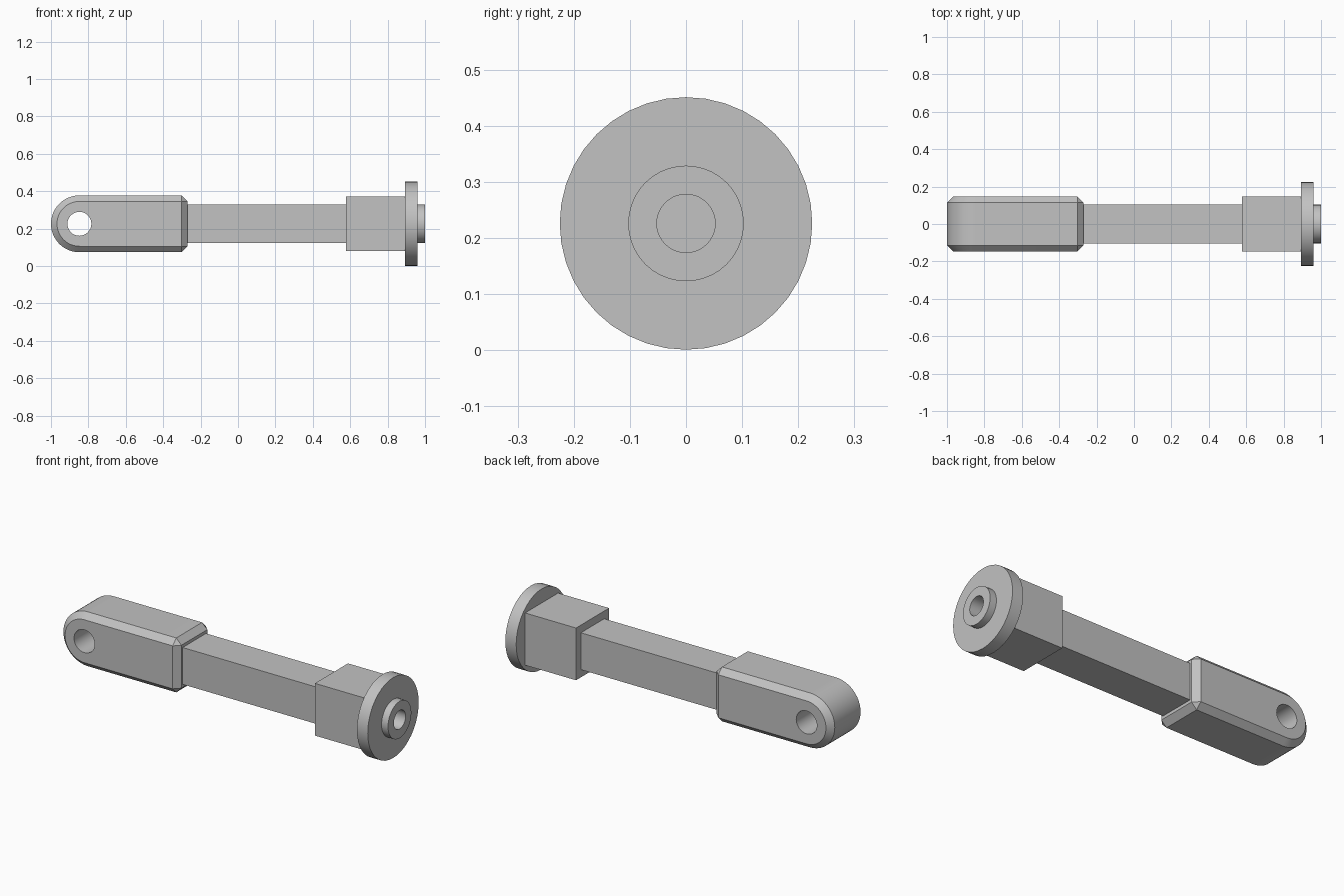
import bpy, bmesh
from math import pi, sin, cos, radians
from mathutils import Matrix

AXIS_Z = 0.226   # height of the long axis

cube = bpy.data.objects.get("Cube")
if cube:
    bpy.data.objects.remove(cube, do_unlink=True)

# Single plain grey
grey = bpy.data.materials.new("grey_metal")
grey.use_nodes = True
colour = (0.54, 0.54, 0.54, 1)
grey.diffuse_color = colour
grey.node_tree.nodes["Principled BSDF"].inputs["Base Color"].default_value = colour


def finish(bm, name):
    """Turn a bmesh into a named, shaded object."""
    bmesh.ops.recalc_face_normals(bm, faces=bm.faces)
    mesh = bpy.data.meshes.new(name)
    bm.to_mesh(mesh)
    bm.free()
    mesh.materials.append(grey)
    obj = bpy.data.objects.new(name, mesh)
    bpy.context.collection.objects.link(obj)
    return obj


def shade(obj):
    bpy.ops.object.select_all(action='DESELECT')
    obj.select_set(True)
    bpy.context.view_layer.objects.active = obj
    bpy.ops.object.shade_smooth_by_angle(angle=radians(30))


def square_bar(name, x0, x1, half):
    bm = bmesh.new()
    place = (Matrix.Translation(((x0 + x1) / 2, 0, AXIS_Z))
             @ Matrix.Diagonal((x1 - x0, 2 * half, 2 * half, 1)))
    bmesh.ops.create_cube(bm, size=1, matrix=place)
    return finish(bm, name)


def lathe(name, profile, steps):
    """Spin (x, radius) points around the long axis."""
    bm = bmesh.new()
    verts = [bm.verts.new((x, 0, AXIS_Z + r)) for x, r in profile]
    edges = [bm.edges.new(pair) for pair in zip(verts, verts[1:])]
    bmesh.ops.spin(bm, geom=verts + edges, cent=(0, 0, AXIS_Z), axis=(1, 0, 0),
                   angle=2 * pi, steps=steps)
    bmesh.ops.remove_doubles(bm, verts=bm.verts, dist=0.0005)
    return finish(bm, name)


# Eye block: round-ended profile pushed through in y, then chamfered
END_X, EYE_X, RADIUS, HALF_Y = -0.27, -0.848, 0.152, 0.146
outline = [(END_X, -RADIUS), (END_X, RADIUS)]
ARC = 24
for i in range(ARC + 1):
    a = pi / 2 + pi * i / ARC
    outline.append((EYE_X + RADIUS * cos(a), RADIUS * sin(a)))
bm = bmesh.new()
face = bm.faces.new([bm.verts.new((x, -HALF_Y, AXIS_Z + z)) for x, z in outline])
pushed = bmesh.ops.extrude_face_region(bm, geom=[face], use_keep_orig=True)
for v in pushed["geom"]:
    if isinstance(v, bmesh.types.BMVert):
        v.co.y = HALF_Y
bmesh.ops.recalc_face_normals(bm, faces=bm.faces)


def is_chamfered(edge):
    a, b = (v.co for v in edge.verts)
    on_side = abs(a.y - b.y) < 0.001
    at_end = min(a.x, b.x) > END_X - 0.001
    return on_side or at_end


bmesh.ops.bevel(bm, geom=[e for e in bm.edges if is_chamfered(e)],
                offset=0.032, segments=1, affect='EDGES', clamp_overlap=False)
eye_block = finish(bm, "eye_block")

# Pin hole through the eye block
bm = bmesh.new()
bmesh.ops.create_cone(bm, cap_ends=True, segments=32, radius1=0.064, radius2=0.064,
                      depth=1, matrix=Matrix.Translation((EYE_X, 0, AXIS_Z))
                      @ Matrix.Rotation(pi / 2, 4, 'X'))
cutter = finish(bm, "pin_hole_cutter")
cutter.hide_render = True
hole = eye_block.modifiers.new("pin_hole", 'BOOLEAN')
hole.object = cutter
hole.operation = 'DIFFERENCE'
hole.solver = 'EXACT'
bpy.context.view_layer.objects.active = eye_block
bpy.ops.object.modifier_apply(modifier=hole.name)
bpy.data.objects.remove(cutter, do_unlink=True)
shade(eye_block)

# Square shaft and the thicker collar
square_bar("shaft", END_X, 0.58, 0.103)
square_bar("collar", 0.578, 0.893, 0.146)

# Round flange with a raised, bored hub
shade(lathe("flange_with_hub", [
    (0.893, 0), (0.893, 0.225), (0.96, 0.225), (0.96, 0.103),
    (1.0, 0.103), (1.0, 0.052), (0.897, 0.052), (0.897, 0)], 40))
